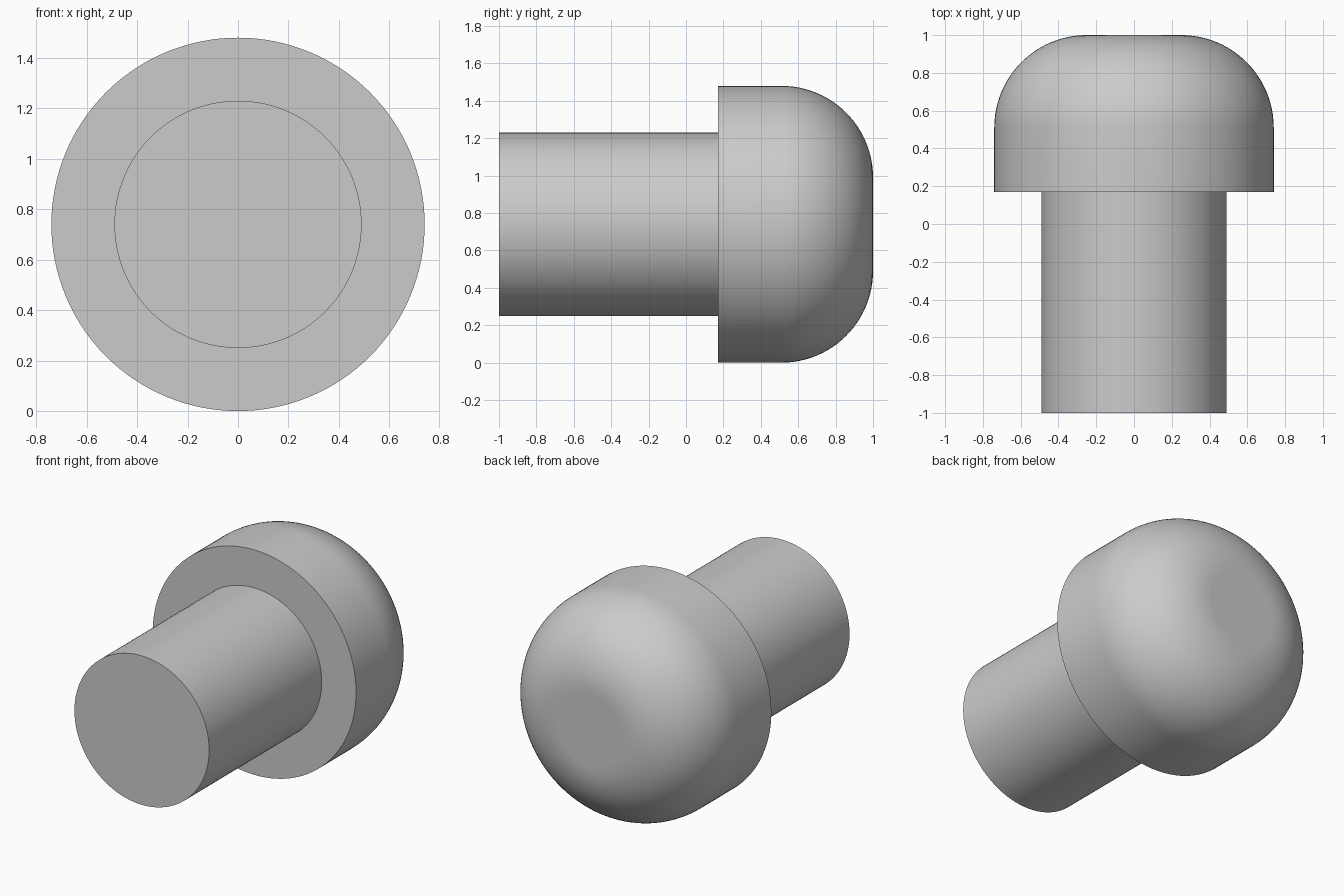
import bpy
import bmesh
from math import cos, sin, pi, radians

cube = bpy.data.objects.get("Cube")
if cube:
    bpy.data.objects.remove(cube, do_unlink=True)

SIDES = 128
HEAD_R, SHAFT_R, FILLET = 0.74, 0.49, 0.49
FRONT, SHOULDER, BACK = -1.0, 0.17, 1.0

# Single plain grey
grey = bpy.data.materials.new("plain grey")
grey.use_nodes = True
grey.diffuse_color = (0.6, 0.6, 0.6, 1)
grey.node_tree.nodes["Principled BSDF"].inputs["Base Color"].default_value = (0.6, 0.6, 0.6, 1)


def turned_part(name, profile):
    """Revolve (radius, y) points around the lengthwise axis and cap both ends."""
    bm = bmesh.new()
    rings = []
    for r, y in profile:
        angles = [2 * pi * i / SIDES for i in range(SIDES)]
        rings.append([bm.verts.new((r * cos(a), y, r * sin(a))) for a in angles])
    for a, b in zip(rings, rings[1:]):
        for i in range(SIDES):
            j = (i + 1) % SIDES
            bm.faces.new((a[i], a[j], b[j], b[i]))
    bm.faces.new(rings[0])
    bm.faces.new(rings[-1])
    bmesh.ops.recalc_face_normals(bm, faces=bm.faces)
    mesh = bpy.data.meshes.new(name)
    bm.to_mesh(mesh)
    bm.free()
    mesh.materials.append(grey)
    obj = bpy.data.objects.new(name, mesh)
    obj.location.z = HEAD_R
    bpy.context.collection.objects.link(obj)
    bpy.ops.object.select_all(action='DESELECT')
    obj.select_set(True)
    bpy.context.view_layer.objects.active = obj
    bpy.ops.object.shade_smooth_by_angle(angle=radians(30))
    # Keep the end caps flat
    for face in mesh.polygons:
        if len(face.vertices) > 4:
            face.use_smooth = False
    return obj


# Straight shaft, seated slightly inside the head
turned_part("shaft", [(SHAFT_R, FRONT), (SHAFT_R, SHOULDER + 0.02)])

# Head with a square shoulder and a large rounded rim at the back
STEPS = 24
rim = []
for k in range(STEPS + 1):
    t = pi / 2 * k / STEPS
    rim.append((HEAD_R - FILLET + FILLET * cos(t), BACK - FILLET + FILLET * sin(t)))
turned_part("head", [(HEAD_R, SHOULDER)] + rim)
